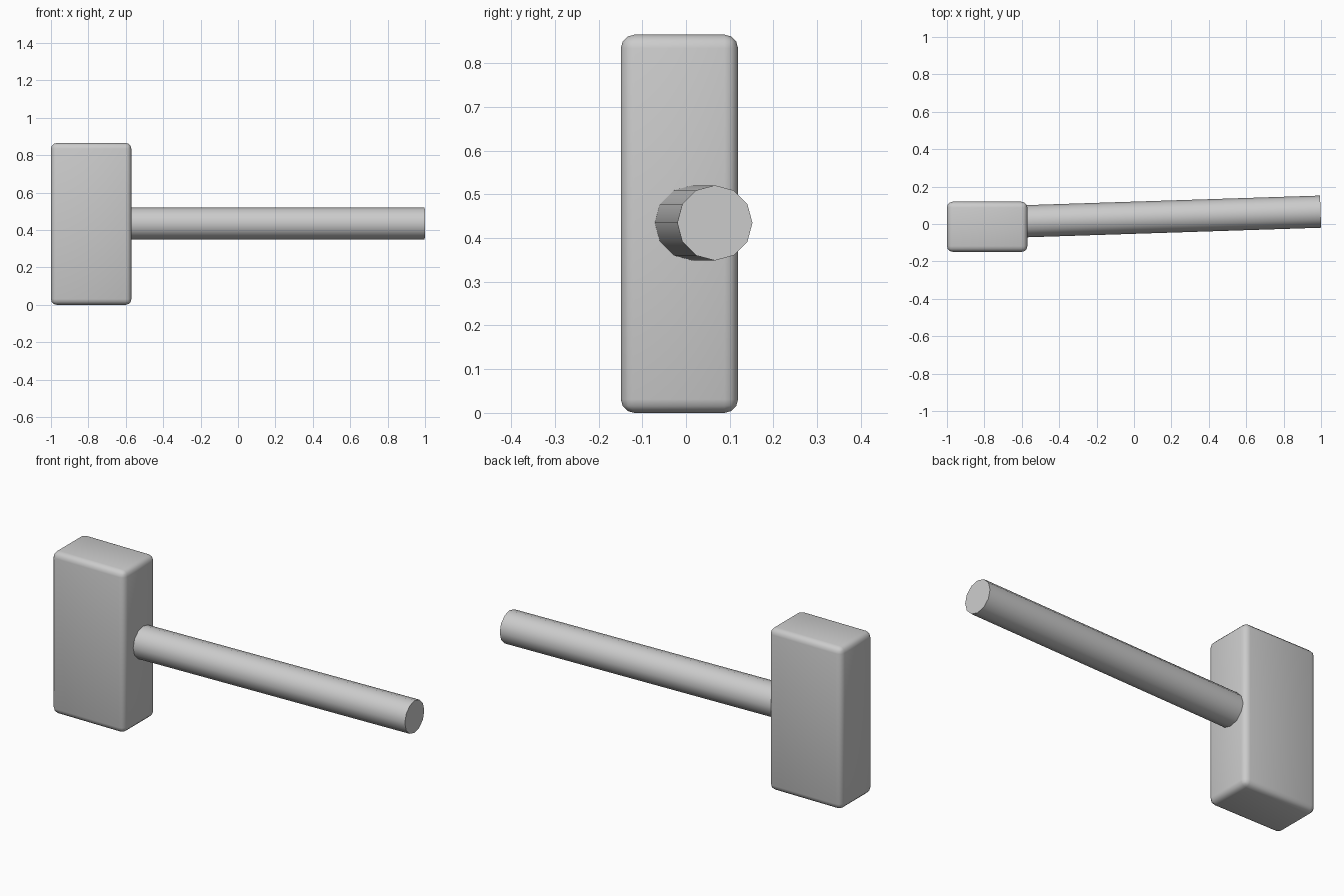
import bpy
import math
from mathutils import Vector

if "Cube" in bpy.data.objects:
    bpy.data.objects.remove(bpy.data.objects["Cube"])


def shade(obj, degrees):
    bpy.ops.object.select_all(action='DESELECT')
    obj.select_set(True)
    bpy.context.view_layer.objects.active = obj
    bpy.ops.object.shade_smooth_by_angle(angle=math.radians(degrees))


# Mallet head: upright block with softly rounded edges
bpy.ops.mesh.primitive_cube_add(size=1, location=(-0.785, -0.015, 0.4325))
head = bpy.context.object
head.name = "mallet_head"
head.scale = (0.43, 0.268, 0.865)
bpy.ops.object.transform_apply(location=False, rotation=False, scale=True)
bevel = head.modifiers.new("rounded_edges", 'BEVEL')
bevel.width = 0.031
bevel.segments = 3
bpy.ops.object.modifier_apply(modifier=bevel.name)
shade(head, 40)

# Handle: twelve-sided rod, slightly skewed, set into the head
start, end = Vector((-0.60, 0.014, 0.4345)), Vector((0.9975, 0.066, 0.4345))
axis = end - start
bpy.ops.mesh.primitive_cylinder_add(vertices=12, radius=0.086, depth=axis.length,
                                    location=(start + end) / 2)
handle = bpy.context.object
handle.name = "handle"
handle.rotation_euler = (0, math.pi / 2, math.atan2(axis.y, axis.x))
shade(handle, 40)
